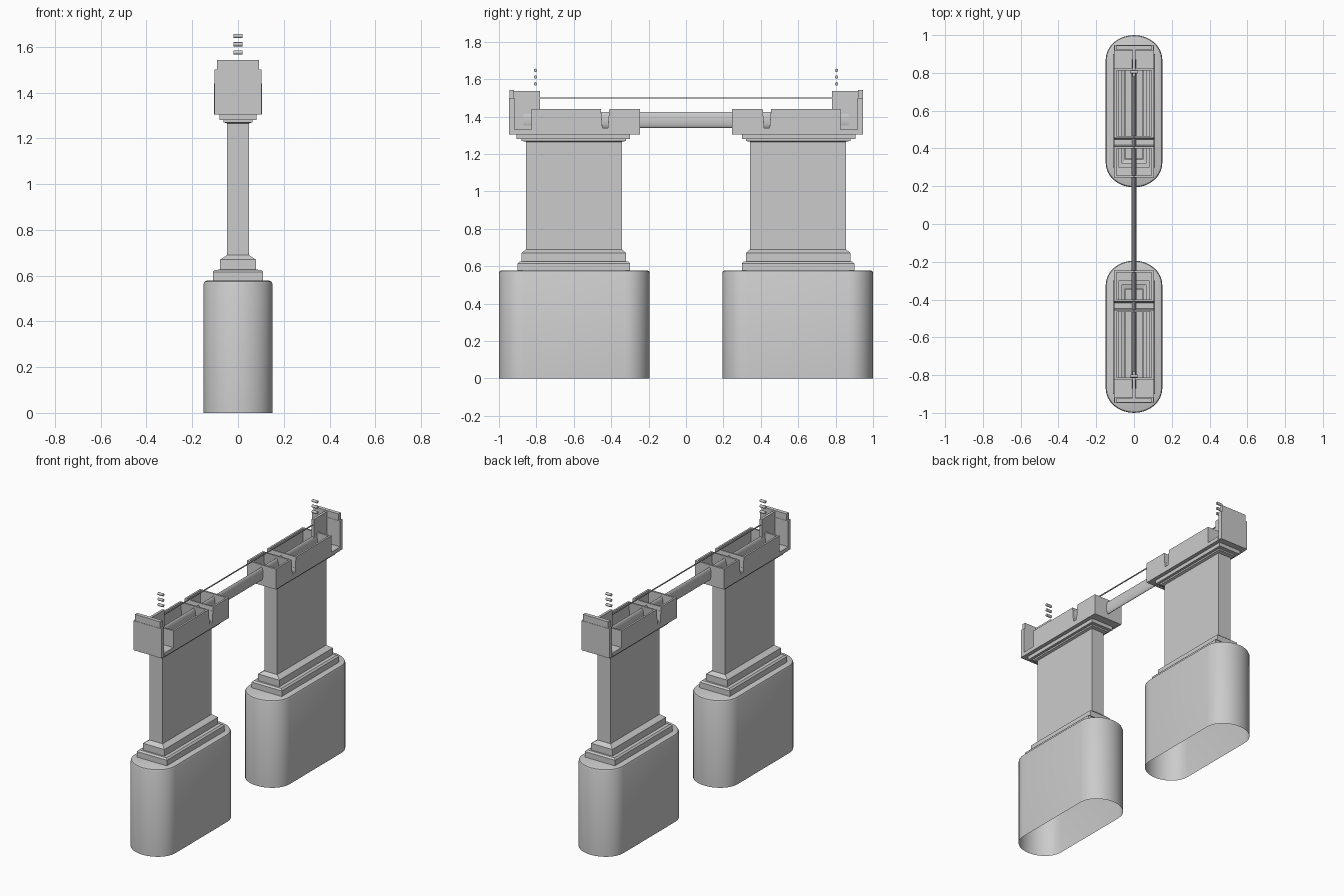
import bpy, bmesh, math
from mathutils import Matrix

cube = bpy.data.objects.get("Cube")
if cube:
    bpy.data.objects.remove(cube, do_unlink=True)

grey = bpy.data.materials.new("concrete_grey")
grey.use_nodes = True
colour = (0.6, 0.6, 0.6, 1)
grey.diffuse_color = colour
grey.node_tree.nodes["Principled BSDF"].inputs["Base Color"].default_value = colour


def finish(name, bm, smooth=False):
    bmesh.ops.recalc_face_normals(bm, faces=bm.faces[:])
    mesh = bpy.data.meshes.new(name)
    bm.to_mesh(mesh)
    bm.free()
    mesh.materials.append(grey)
    obj = bpy.data.objects.new(name, mesh)
    bpy.context.collection.objects.link(obj)
    if smooth:
        bpy.ops.object.select_all(action="DESELECT")
        obj.select_set(True)
        bpy.context.view_layer.objects.active = obj
        bpy.ops.object.shade_smooth_by_angle(angle=math.radians(40))
    return obj


def loft(name, rings, bottom=True, top=True, smooth=False):
    """Skin a stack of equal-length point loops."""
    bm = bmesh.new()
    loops = [[bm.verts.new(p) for p in ring] for ring in rings]
    n = len(loops[0])
    for a, b in zip(loops, loops[1:]):
        for i in range(n):
            j = (i + 1) % n
            bm.faces.new((a[i], a[j], b[j], b[i]))
    if bottom:
        bm.faces.new(loops[0])
    if top:
        bm.faces.new(loops[-1])
    return finish(name, bm, smooth)


def rect(hx, y0, y1, z, s):
    return [(-hx, s * y0, z), (hx, s * y0, z), (hx, s * y1, z), (-hx, s * y1, z)]


def block(name, hx, y0, y1, z0, z1, s=1):
    return loft(name, [rect(hx, y0, y1, z, s) for z in (z0, z1)])


def side_profile(name, points, x0, x1, s):
    return loft(name, [[(x, s * y, z) for y, z in points] for x in (x0, x1)])


def stadium(inset, z, s):
    """Long oval outline of the footing."""
    pts = []
    for end in (1, -1):
        for i in range(17):
            a = math.pi * i / 16
            x = (0.15 - inset) * math.cos(a) * end
            y = 0.597 + end * (0.273 + (0.13 - inset) * math.sin(a))
            pts.append((x, s * y, z))
    return pts


# Column steps: half width, inner end, outer end, height
COLUMN = [
    (0.11, 0.30, 0.90, 0.578), (0.11, 0.30, 0.90, 0.615),
    (0.10, 0.31, 0.89, 0.625), (0.078, 0.32, 0.88, 0.626),
    (0.078, 0.32, 0.88, 0.67), (0.047, 0.342, 0.855, 0.69),
    (0.047, 0.342, 0.855, 1.265), (0.063, 0.32, 0.88, 1.27),
    (0.063, 0.32, 0.88, 1.28), (0.08, 0.30, 0.905, 1.281),
    (0.08, 0.30, 0.905, 1.305), (0.105, 0.245, 0.945, 1.306),
]
WALL = [(0.245, 1.305), (0.825, 1.305), (0.825, 1.44), (0.455, 1.44),
        (0.447, 1.34), (0.418, 1.34), (0.41, 1.44), (0.245, 1.44)]
CHANNEL = [(0.465, 1.44), (0.455, 1.44), (0.447, 1.345), (0.418, 1.345),
           (0.41, 1.44), (0.40, 1.44), (0.41, 1.335), (0.455, 1.335)]

for s, tag in ((-1, "front"), (1, "back")):
    # Hollow footing with a softened top rim, open underneath
    loft(tag + "_footing",
         [stadium(i, z, s) for i, z in ((0, 0), (0, 0.565), (0.004, 0.574), (0.014, 0.578))],
         bottom=False, smooth=True)
    # Stepped plinth, shaft and flared cap
    loft(tag + "_column", [rect(*step, s) for step in COLUMN], top=False)
    block(tag + "_shaft_top", 0.046, 0.343, 0.854, 1.255, 1.265, s)
    # Trough on top of the column
    for side, label in ((-1, "right"), (1, "left")):
        side_profile(f"{tag}_trough_{label}_wall", WALL, side * 0.093, side * 0.105, s)
    block(tag + "_trough_inner_end", 0.093, 0.245, 0.257, 1.305, 1.44, s)
    block(tag + "_trough_outer_end", 0.093, 0.813, 0.825, 1.305, 1.44, s)
    side_profile(tag + "_cross_channel", CHANNEL, -0.093, 0.093, s)
    # End wall, its ledge and the upright fin
    block(tag + "_end_ledge", 0.105, 0.825, 0.92, 1.305, 1.33, s)
    block(tag + "_end_wall", 0.102, 0.918, 0.947, 1.305, 1.50, s)
    block(tag + "_end_wall_cap", 0.092, 0.92, 0.945, 1.50, 1.543, s)
    block(tag + "_fin", 0.008, 0.78, 0.92, 1.33, 1.537, s)
    # Floating stack of small rollers
    for k in range(3):
        bm = bmesh.new()
        bmesh.ops.create_cone(bm, cap_ends=True, segments=12, radius1=0.009,
                              radius2=0.009, depth=0.038,
                              matrix=Matrix.Translation((0, s * 0.805, 1.575 + 0.036 * k))
                              @ Matrix.Rotation(math.pi / 2, 4, "Y"))
        finish(f"{tag}_roller_{k + 1}", bm, True)

# Rounded beam joining both towers
outline = []
for i in range(24):
    a = math.tau * i / 24
    outline.append((0.012 * math.cos(a), 1.3825 + 0.0425 * math.sin(a)))
loft("link_beam", [[(x, y, z) for x, z in outline] for y in (-0.87, 0.87)], smooth=True)

# Thin tie rod above the beam
block("tie_rod", 0.003, -0.78, 0.78, 1.497, 1.503)
